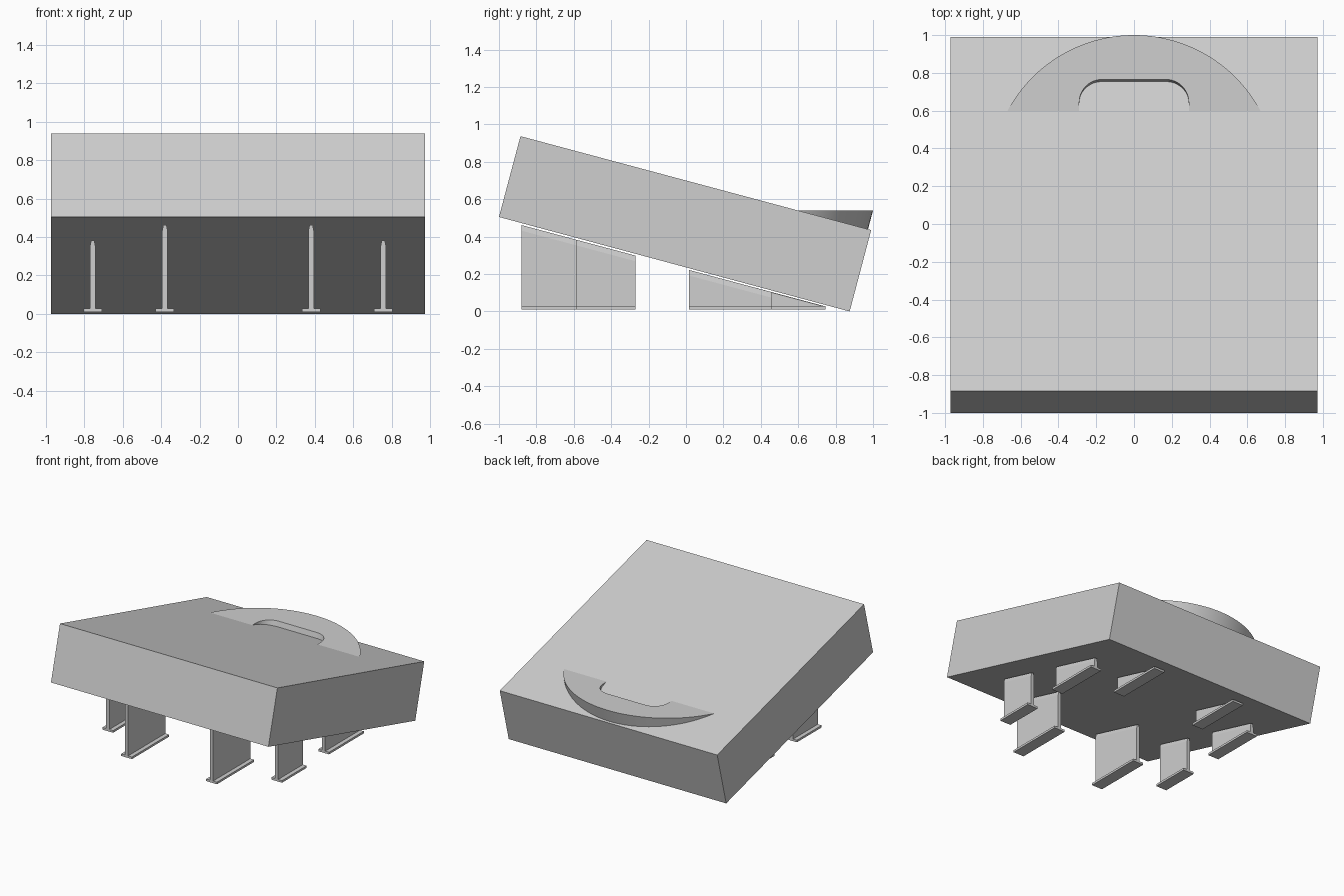
import bpy, math

if "Cube" in bpy.data.objects:
    bpy.data.objects.remove(bpy.data.objects["Cube"])

TILT = math.radians(15)
SLOPE = math.tan(TILT)

grey = bpy.data.materials.new("light_grey")
grey.diffuse_color = (0.62, 0.62, 0.62, 1)
grey.use_nodes = True
grey.node_tree.nodes["Principled BSDF"].inputs["Base Color"].default_value = grey.diffuse_color


def prism(name, base, offset, smooth=False):
    """Closed solid swept from a planar outline by an offset vector."""
    n = len(base)
    verts = list(base) + [tuple(a + b for a, b in zip(p, offset)) for p in base]
    faces = [tuple(range(n)), tuple(range(2 * n - 1, n - 1, -1))]
    faces += [(i, i + n, (i + 1) % n + n, (i + 1) % n) for i in range(n)]
    mesh = bpy.data.meshes.new(name)
    mesh.from_pydata(verts, [], faces)
    mesh.materials.append(grey)
    obj = bpy.data.objects.new(name, mesh)
    bpy.context.collection.objects.link(obj)
    bpy.ops.object.select_all(action='DESELECT')
    bpy.context.view_layer.objects.active = obj
    obj.select_set(True)
    bpy.ops.object.mode_set(mode='EDIT')
    bpy.ops.mesh.select_all(action='SELECT')
    bpy.ops.mesh.normals_make_consistent(inside=False)
    bpy.ops.object.mode_set(mode='OBJECT')
    if smooth:
        bpy.ops.object.shade_smooth_by_angle(angle=math.radians(30))
    return obj


# Tilted slab
W = 0.972
prism("slab", [(-W, y, z) for y, z in
               [(-1.0, 0.505), (-0.885, 0.937), (0.99, 0.435), (0.875, 0.0)]],
      (2 * W, 0, 0))

# Level crescent ledge with a rounded notch, sunk square into the slab
Y0, Z, R, CY = 0.587, 0.54, 0.76, 0.24
a0 = math.asin((Y0 - CY) / R)
outline = []
for i in range(49):
    a = a0 + (math.pi - 2 * a0) * i / 48
    outline.append((R * math.cos(a), CY + R * math.sin(a), Z))
NW, NY, NR = 0.29, 0.765, 0.12
outline.append((-NW, Y0, Z))
for cx, start in ((-NW + NR, math.pi), (NW - NR, math.pi / 2)):
    for i in range(13):
        a = start - math.pi / 2 * i / 12
        outline.append((cx + NR * math.cos(a), NY - NR + NR * math.sin(a), Z))
outline.append((NW, Y0, Z))
D = 0.13
prism("ledge", outline, (0, -D * math.sin(TILT), -D * math.cos(TILT)), True)


# Inverted T supports: flat foot and a web with a chamfered sloping top
def support(name, x, y0, y1):
    foot = [(x - 0.048, y0, 0.011), (x + 0.048, y0, 0.011),
            (x + 0.048, y1, 0.011), (x - 0.048, y1, 0.011)]
    prism(name + "_foot", foot, (0, 0, 0.017))

    def top(y):
        return 0.505 - SLOPE * (y + 1) - 0.011

    c = min(0.03, max(0.002, (top(y1) - 0.022) * 0.5))
    ends = []
    for y in (y0, y1):
        t = max(top(y), 0.027)
        ends.append([(x - 0.014, y, 0.02), (x + 0.014, y, 0.02),
                     (x + 0.014, y, t - c), (x + 0.008, y, t),
                     (x - 0.008, y, t), (x - 0.014, y, t - c)])
    web = prism(name + "_web", ends[0], (0, y1 - y0, 0))
    for v, co in zip(web.data.vertices, ends[0] + ends[1]):
        v.co = co
    web.data.update()


for side, s in (("left", -1), ("right", 1)):
    support(side + "_front_inner_support", s * 0.38, -0.88, -0.405)
    support(side + "_front_outer_support", s * 0.755, -0.585, -0.27)
    support(side + "_back_outer_support", s * 0.755, 0.015, 0.46)
    support(side + "_back_inner_support", s * 0.38, 0.28, 0.745)
